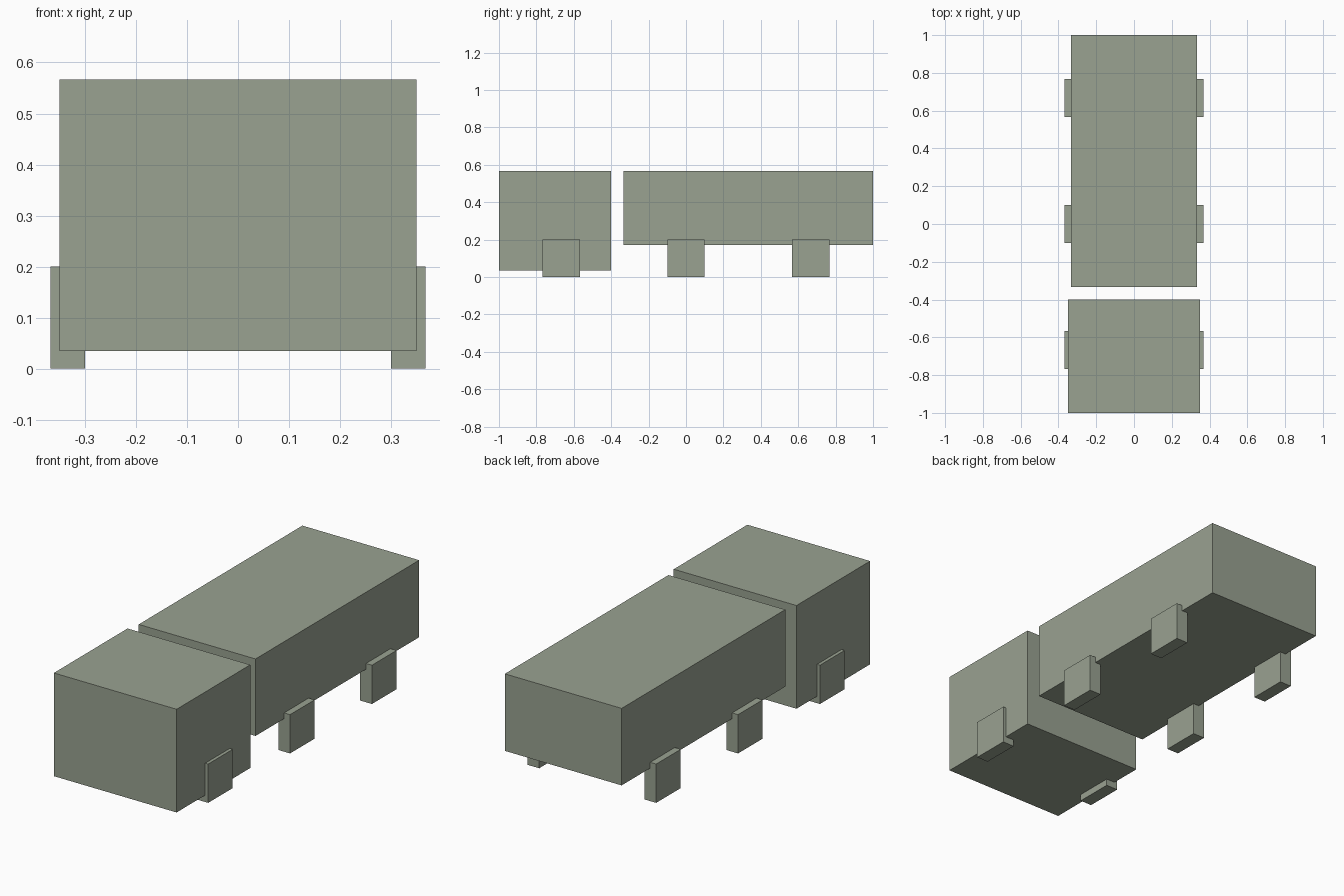
import bpy

if "Cube" in bpy.data.objects:
    bpy.data.objects.remove(bpy.data.objects["Cube"])

paint = bpy.data.materials.new("sage grey")
paint.diffuse_color = (0.32, 0.36, 0.285, 1.0)
paint.use_nodes = True
paint.node_tree.nodes["Principled BSDF"].inputs["Base Color"].default_value = paint.diffuse_color


def box(name, low, high):
    """Axis-aligned box between two corners."""
    bpy.ops.mesh.primitive_cube_add(size=1, location=[(a + b) / 2 for a, b in zip(low, high)])
    obj = bpy.context.object
    obj.name = name
    obj.scale = [b - a for a, b in zip(low, high)]
    bpy.ops.object.transform_apply(location=False, rotation=False, scale=True)
    obj.data.materials.append(paint)
    return obj


# Cab at the front and cargo body behind it, with a narrow gap
box("cab", (-0.35, -1.0, 0.035), (0.35, -0.4, 0.567))
box("cargo_body", (-0.333, -0.333, 0.17), (0.333, 1.0, 0.567))

# Three pairs of square wheels
for axle, y in (("front", -0.667), ("middle", 0.0), ("rear", 0.667)):
    for side, x in (("left", -0.3335), ("right", 0.3335)):
        box(f"{axle}_{side}_wheel",
            (x - 0.0335, y - 0.1, 0.0), (x + 0.0335, y + 0.1, 0.2))
